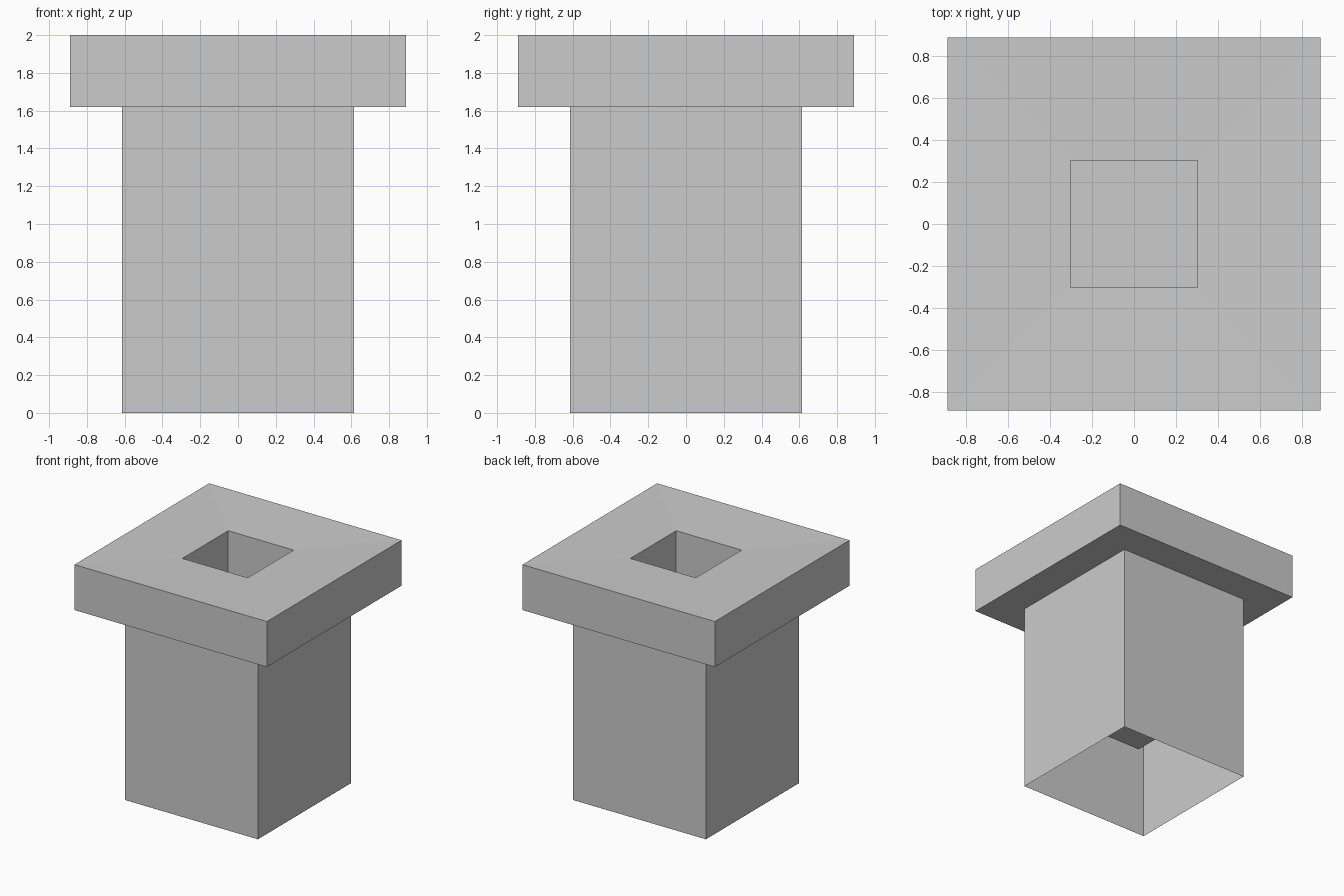
import bpy
import bmesh

cube = bpy.data.objects.get("Cube")
if cube:
    bpy.data.objects.remove(cube, do_unlink=True)

GREY = (0.6, 0.6, 0.6, 1.0)
grey = bpy.data.materials.new("plain_grey")
grey.use_nodes = True
grey.diffuse_color = GREY
grey.node_tree.nodes["Principled BSDF"].inputs["Base Color"].default_value = GREY

CAP, SHAFT, WELL = 0.89, 0.615, 0.303   # half widths
LEDGE, TOP, LIP, FLOOR = 1.62, 2.0, 1.985, 0.54


def square_loft(name, rings, close_end=False):
    """Skin a chain of (half width, height) squares, outside to the right of the path."""
    bm = bmesh.new()
    loops = []
    for half, z in rings:
        corners = [(-1, -1), (1, -1), (1, 1), (-1, 1)]
        loops.append([bm.verts.new((half * x, half * y, z)) for x, y in corners])
    for low, high in zip(loops, loops[1:]):
        for i in range(4):
            j = (i + 1) % 4
            bm.faces.new((low[i], low[j], high[j], high[i]))
    if close_end:
        bm.faces.new(loops[-1])
    mesh = bpy.data.meshes.new(name)
    bm.to_mesh(mesh)
    bm.free()
    mesh.materials.append(grey)
    obj = bpy.data.objects.new(name, mesh)
    bpy.context.collection.objects.link(obj)
    return obj


# Hollow shaft, open at the bottom
square_loft("shaft", [(SHAFT, 0), (SHAFT, LEDGE)])

# Overhanging cap: underside, rim and a top dipping slightly to the well
square_loft("cap", [(SHAFT, LEDGE), (CAP, LEDGE), (CAP, TOP), (WELL, LIP)])

# Square well sunk through the cap, with a closed floor
square_loft("well", [(WELL, LIP), (WELL, FLOOR)], close_end=True)
